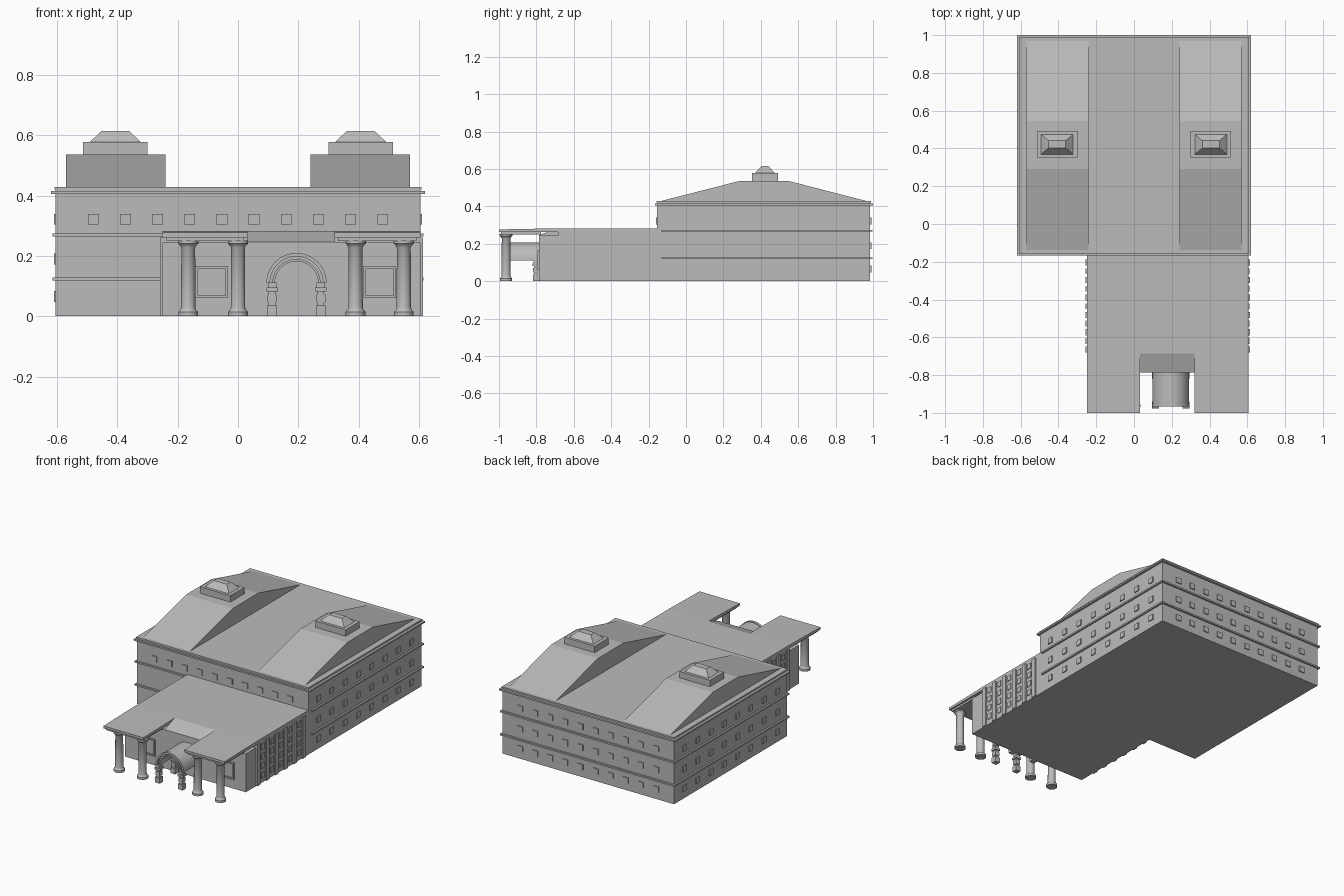
import bpy, bmesh, math
from mathutils import Vector

old = bpy.data.objects.get("Cube")
if old:
    bpy.data.objects.remove(old)

STONE = bpy.data.materials.new("grey stone")
STONE.use_nodes = True
STONE.diffuse_color = (0.5, 0.5, 0.5, 1)
STONE.node_tree.nodes["Principled BSDF"].inputs["Base Color"].default_value = (0.5, 0.5, 0.5, 1)


def finish(name, bm, smooth=False):
    bmesh.ops.recalc_face_normals(bm, faces=bm.faces)
    mesh = bpy.data.meshes.new(name)
    bm.to_mesh(mesh)
    bm.free()
    mesh.materials.append(STONE)
    obj = bpy.data.objects.new(name, mesh)
    bpy.context.collection.objects.link(obj)
    if smooth:
        bpy.ops.object.select_all(action='DESELECT')
        obj.select_set(True)
        bpy.context.view_layer.objects.active = obj
        bpy.ops.object.shade_smooth_by_angle(angle=math.radians(35))
    return obj


def add_box(bm, x0, x1, y0, y1, z0, z1):
    verts = bmesh.ops.create_cube(bm, size=1)["verts"]
    for v in verts:
        v.co = Vector((x1 if v.co.x > 0 else x0, y1 if v.co.y > 0 else y0, z1 if v.co.z > 0 else z0))
    return verts


def boxes(name, items):
    bm = bmesh.new()
    for item in items:
        add_box(bm, *item)
    return finish(name, bm)


def prism(name, pts, axis, lo, hi, smooth=False):
    """Extrude a 2D outline along axis x (pts are y,z), y (pts are x,z) or z (pts are x,y)."""
    def place(p, t):
        return {"x": (t, *p), "y": (p[0], t, p[1]), "z": (*p, t)}[axis]
    bm = bmesh.new()
    face = bm.faces.new([bm.verts.new(place(p, lo)) for p in pts])
    ext = bmesh.ops.extrude_face_region(bm, geom=[face])["geom"]
    shift = Vector(place((0, 0), hi - lo))
    bmesh.ops.translate(bm, vec=shift, verts=[g for g in ext if isinstance(g, bmesh.types.BMVert)])
    return finish(name, bm, smooth)


def lathe(bm, profile, x, y, n=24):
    rings = []
    for r, z in profile:
        rings.append([bm.verts.new((x + r * math.cos(2 * math.pi * i / n),
                                    y + r * math.sin(2 * math.pi * i / n), z)) for i in range(n)])
    for a, b in zip(rings, rings[1:]):
        for i in range(n):
            bm.faces.new((a[i], a[(i + 1) % n], b[(i + 1) % n], b[i]))
    bm.faces.new(rings[0])
    bm.faces.new(rings[-1])


# Main block with storey bands and cornice
W, Y0, Y1 = 0.605, -0.155, 0.985
boxes("main_block", [(-W, W, Y0, Y1, 0, 0.405)])
boxes("cornice", [(-0.62, 0.62, -0.167, 1.0, 0.405, 0.415),
                  (-W, W, Y0, Y1, 0.415, 0.421),
                  (-0.608, 0.608, -0.158, 0.99, 0.421, 0.428)])
bands = []
for z in (0.123, 0.27):
    z0, z1 = z - 0.005, z + 0.005
    for s in (-1, 1):
        bands.append((min(s * W, s * 0.616), max(s * W, s * 0.616), -0.13, 0.99, z0, z1))
    bands.append((-0.616, 0.616, Y1, 0.996, z0, z1))
    bands.append((-0.616, -0.25, -0.164, -0.13, z0, z1))
boxes("storey_bands", bands)

# Window plates on the block
H, T = 0.018, 0.006
wins = []
for z in (0.065, 0.19, 0.322):
    for i in range(10):
        x = -0.48 + i * 0.1067
        wins.append((x - H, x + H, Y1, Y1 + T, z - H, z + H))
        if z > 0.3:
            wins.append((x - H, x + H, Y0 - T, Y0, z - H, z + H))
    for i in range(8):
        y = -0.055 + i * 0.134
        for s in (-W - T, W):
            wins.append((s, s + T, y - H, y + H, z - H, z + H))
boxes("block_windows", wins)

# Raised roof humps with hipped lanterns
for side, s in (("right", -1), ("left", 1)):
    prism(side + "_roof_hump", [(-0.15, 0.425), (0.29, 0.537), (0.545, 0.537), (0.98, 0.425)],
          "x", s * 0.24, s * 0.57)
    cx, cy = s * 0.407, 0.422
    boxes(side + "_lantern_base", [(cx - 0.107, cx + 0.107, cy - 0.07, cy + 0.07, 0.53, 0.578)])
    bm = bmesh.new()
    for v in add_box(bm, cx - 0.085, cx + 0.085, cy - 0.053, cy + 0.053, 0.578, 0.615):
        if v.co.z > 0.6:
            v.co.x = cx + (v.co.x - cx) * 0.53
            v.co.y = cy + (v.co.y - cy) * 0.36
    finish(side + "_lantern_roof", bm)

# Front wing: walls whose top slopes down behind the notch
AX0, AX1, FY = -0.25, 0.605, -0.785
NX0, NX1 = 0.032, 0.32
boxes("wing_walls", [(AX0, AX1, FY, Y0, 0, 0.245)])
prism("wing_notch_slope", [(FY, 0.24), (-0.685, 0.24), (-0.685, 0.283), (FY, 0.247)], "x", NX0, NX1)
boxes("wing_roof", [(AX0, AX1, -0.685, Y0, 0.245, 0.283)])
for name, a, b in (("right_portico", AX0, NX0), ("left_portico", NX1, AX1)):
    prism(name + "_roof", [(-1.0, 0.262), (-1.0, 0.277), (-0.685, 0.283), (-0.685, 0.262)], "x", a, b)
    boxes(name + "_beam", [(a + 0.012, b - 0.012, -0.99, FY + 0.01, 0.25, 0.264)])

# Wing side pilasters and the windows between them
pil, side_win = [], []
for s in (AX0 - 0.008, AX1):
    for i in range(6):
        y = -0.665 + i * 0.092
        pil.append((s, s + 0.008, y - 0.016, y + 0.016, 0, 0.262))
        if i < 5:
            yw = y + 0.046
            for z in (0.05, 0.11, 0.17, 0.23):
                side_win.append((s + 0.002, s + 0.006, yw - 0.015, yw + 0.015, z - 0.018, z + 0.018))
boxes("wing_pilasters", pil)
boxes("wing_side_windows", side_win)

# Framed panels on the wing front
frames = []
for cx in (-0.087, 0.47):
    x0, x1, z0, z1, t = cx - 0.054, cx + 0.054, 0.06, 0.167, 0.008
    ya, yb = FY - 0.01, FY
    frames += [(x0, x0 + t, ya, yb, z0, z1), (x1 - t, x1, ya, yb, z0, z1),
               (x0 + t, x1 - t, ya, yb, z0, z0 + t), (x0 + t, x1 - t, ya, yb, z1 - t, z1)]
boxes("front_panel_frames", frames)

# Portico columns
bm = bmesh.new()
for x in (-0.165, 0.0, 0.39, 0.55):
    lathe(bm, [(0.033, 0), (0.033, 0.014), (0.026, 0.022), (0.024, 0.03),
               (0.023, 0.228), (0.028, 0.236), (0.034, 0.242), (0.034, 0.252)], x, -0.962)
finish("portico_columns", bm, True)


# Barrel vault entrance on small piers
def arch(name, r_in, r_out, y0, y1):
    cx, cz, n = 0.194, 0.11, 24
    pts = []
    for r, order in ((r_out, range(n + 1)), (r_in, range(n, -1, -1))):
        row = [(cx + r * math.cos(math.pi * i / n), cz + r * math.sin(math.pi * i / n)) for i in order]
        pts += row
    prism(name, pts, "y", y0, y1, True)


arch("entrance_vault", 0.074, 0.097, -0.955, FY)
arch("vault_front_outer_ring", 0.088, 0.1, -0.967, -0.95)
arch("vault_front_inner_ring", 0.072, 0.08, -0.967, -0.95)
piers = []
for x in (0.113, 0.275):
    for y in (-0.958, -0.802):
        for r, z0, z1 in ((0.017, 0, 0.035), (0.011, 0.035, 0.046), (0.015, 0.046, 0.072),
                          (0.011, 0.072, 0.082), (0.019, 0.082, 0.096), (0.014, 0.096, 0.112)):
            piers.append((x - r, x + r, y - r, y + r, z0, z1))
boxes("entrance_piers", piers)
